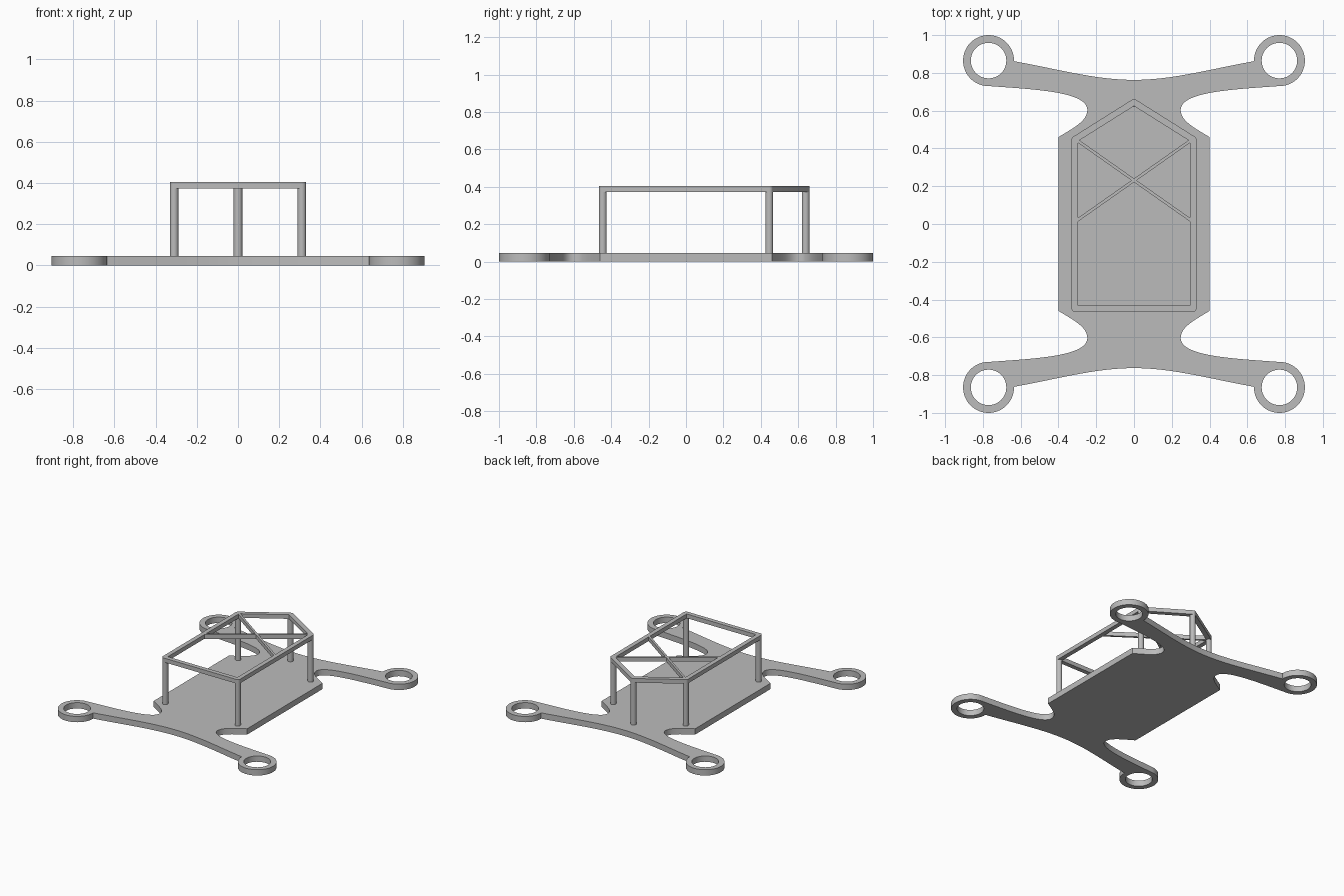
import bpy
from math import pi, sin, cos, radians, atan2
from mathutils import Vector
from mathutils.geometry import interpolate_bezier

cube = bpy.data.objects.get("Cube")
if cube:
    bpy.data.objects.remove(cube, do_unlink=True)

grey = bpy.data.materials.new("plain grey")
grey.use_nodes = True
grey.diffuse_color = (0.5, 0.5, 0.5, 1)
grey.node_tree.nodes["Principled BSDF"].inputs["Base Color"].default_value = (0.5, 0.5, 0.5, 1)


def arc(center, radius, start, end, steps):
    return [Vector((center[0] + radius * cos(a), center[1] + radius * sin(a)))
            for a in (start + (end - start) * i / steps for i in range(steps + 1))]


def bezier(p0, h0, h1, p1, steps=16):
    pts = [Vector((*p, 0)) for p in (p0, h0, h1, p1)]
    return [p.xy for p in interpolate_bezier(*pts, steps)]


def finish(obj):
    obj.data.materials.clear()
    obj.data.materials.append(grey)
    bpy.ops.object.select_all(action='DESELECT')
    obj.select_set(True)
    bpy.context.view_layer.objects.active = obj
    bpy.ops.object.shade_smooth_by_angle(angle=radians(30))


def extruded(name, loops, bottom, top):
    """Flat filled outline (first loop) with holes (other loops), given thickness."""
    curve = bpy.data.curves.new(name, 'CURVE')
    curve.dimensions = '2D'
    curve.fill_mode = 'BOTH'
    curve.extrude = (top - bottom) / 2
    for loop in loops:
        spline = curve.splines.new('POLY')
        spline.points.add(len(loop) - 1)
        for point, p in zip(spline.points, loop):
            point.co = (p.x, p.y, 0, 1)
        spline.use_cyclic_u = True
    obj = bpy.data.objects.new(name, curve)
    bpy.context.collection.objects.link(obj)
    obj.location.z = (top + bottom) / 2
    bpy.ops.object.select_all(action='DESELECT')
    obj.select_set(True)
    bpy.context.view_layer.objects.active = obj
    bpy.ops.object.convert(target='MESH')
    finish(bpy.context.object)


def flip(points, sx, sy):
    return [Vector((p.x * sx, p.y * sy)) for p in points]


# Base plate: one quarter of the outline, mirrored around
PLATE = 0.045
RING = (0.77, 0.865)
quarter = bezier((0, 0.763), (0.2, 0.763), (0.38, 0.815), (0.636, 0.862))
quarter += arc(RING, 0.135, pi, -pi / 2, 40)
quarter += bezier((0.75, 0.729), (0.52, 0.712), (0.25, 0.70), (0.247, 0.605), 20)
quarter += bezier((0.247, 0.605), (0.247, 0.55), (0.30, 0.52), (0.40, 0.46), 12)[1:]
right_half = quarter + flip(quarter, 1, -1)[::-1][:-1]
outline = right_half + [Vector((0, -0.763))] + flip(right_half, -1, 1)[::-1][:-1]
hole = arc(RING, 0.094, 0, 2 * pi, 48)[:-1]
holes = [flip(hole, sx, sy) for sx in (1, -1) for sy in (1, -1)]
extruded("base_plate", [outline] + holes, 0, PLATE)

# Posts, listed counter-clockwise
BOTTOM, TOP, RADIUS = 0.373, 0.405, 0.021
corners = [Vector(c) for c in ((-0.31, -0.445), (0.31, -0.445), (0.31, 0.445),
                               (0, 0.64), (-0.31, 0.445))]
names = ("front_right", "front_left", "back_left", "back", "back_right")
for name, c in zip(names, corners):
    bpy.ops.mesh.primitive_cylinder_add(vertices=32, radius=RADIUS, depth=BOTTOM - PLATE,
                                        location=(c.x, c.y, (BOTTOM + PLATE) / 2))
    post = bpy.context.object
    post.name = name + "_post"
    finish(post)

# Top frame: rounded outside around the posts, sharp inside
outer, inner = [], []
for i, c in enumerate(corners):
    before = (c - corners[i - 1]).normalized()
    after = (corners[(i + 1) % len(corners)] - c).normalized()
    start = atan2(-before.x, before.y)
    n1, n2 = Vector((before.y, -before.x)), Vector((after.y, -after.x))
    a1, a2 = atan2(n1.y, n1.x), atan2(n2.y, n2.x)
    if a2 < a1:
        a2 += 2 * pi
    outer += arc(c, RADIUS, a1, a2, 8)
    inner.append(c - (n1 + n2) * 0.013 / (1 + n1.dot(n2)))
extruded("top_frame", [outer, inner], BOTTOM, TOP)

# Crossed braces inside the frame
for name, side in (("left", 1), ("right", -1)):
    a, b = Vector((0.303 * side, 0.444)), Vector((-0.303 * side, 0.018))
    d = (b - a).normalized()
    n = Vector((-d.y, d.x)) * 0.008
    extruded(name + "_brace", [[a + n, a - n, b - n, b + n]], BOTTOM, TOP)
